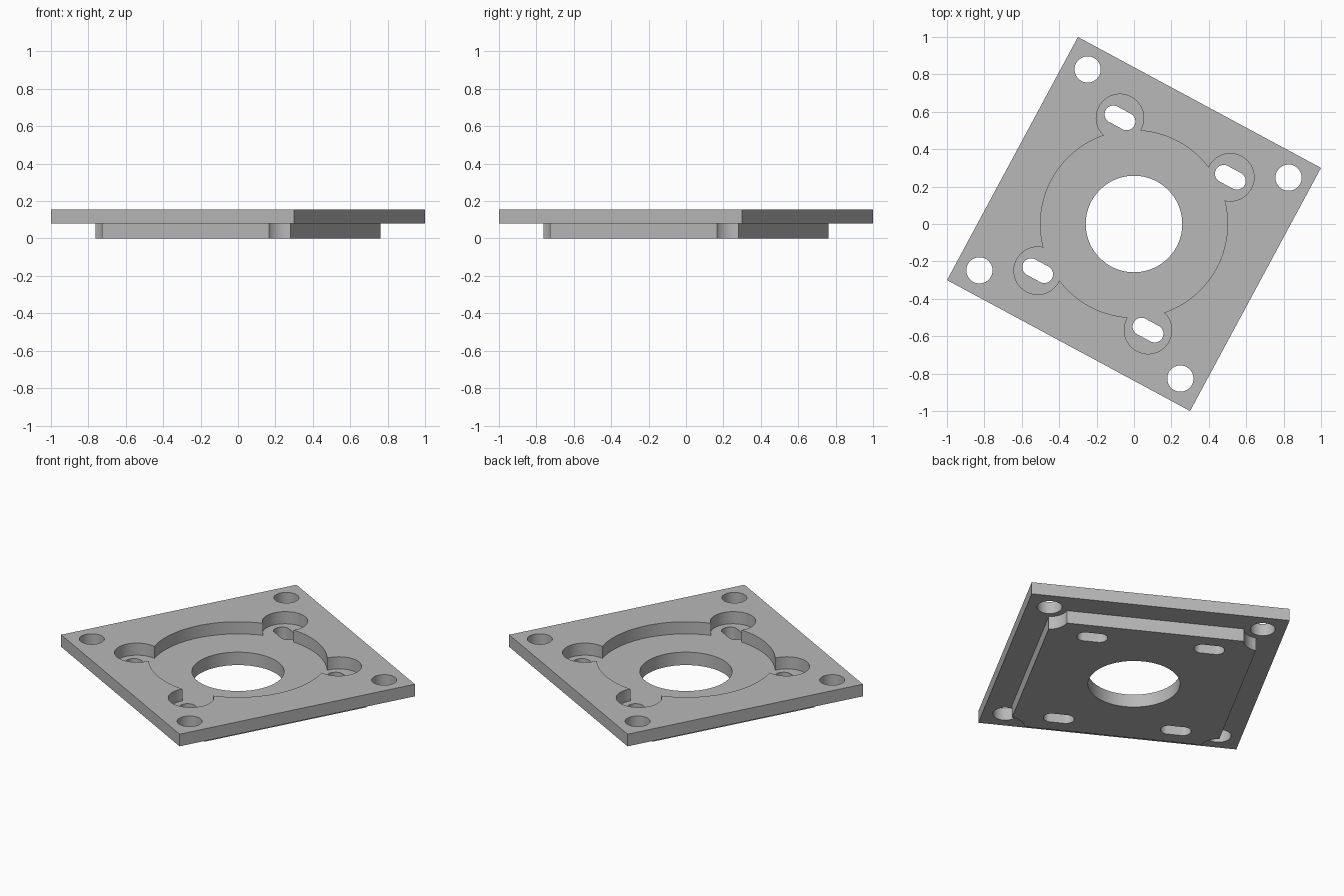
import bpy
import bmesh
from math import atan2, cos, sin, pi, radians

cube = bpy.data.objects.get("Cube")
if cube:
    bpy.data.objects.remove(cube, do_unlink=True)

TURN = atan2(-0.70, 1.30)      # rotation of the square about z
HALF, LOWER = 0.738, 0.593     # half sides of the upper and lower squares
STEP, TOP = 0.08, 0.155        # underside of the upper plate, top face
CORNER = 0.61                  # corner hole offset
SLOT_X, SLOT_Y = 0.335, 0.464  # slot offsets
SIGNS = [(x, y) for x in (-1, 1) for y in (-1, 1)]

steel = bpy.data.materials.new("plain_grey")
steel.use_nodes = True
GREY = (0.48, 0.48, 0.48, 1)
steel.diffuse_color = GREY
steel.node_tree.nodes["Principled BSDF"].inputs["Base Color"].default_value = GREY


def prism(name, outline, z0, z1):
    """Extrude a counter-clockwise outline from z0 to z1."""
    bm = bmesh.new()
    face = bm.faces.new([bm.verts.new((x, y, z0)) for x, y in outline])
    top = bmesh.ops.extrude_face_region(bm, geom=[face])["geom"]
    verts = [v for v in top if isinstance(v, bmesh.types.BMVert)]
    bmesh.ops.translate(bm, verts=verts, vec=(0, 0, z1 - z0))
    bmesh.ops.recalc_face_normals(bm, faces=bm.faces)
    mesh = bpy.data.meshes.new(name)
    bm.to_mesh(mesh)
    bm.free()
    mesh.materials.append(steel)
    obj = bpy.data.objects.new(name, mesh)
    bpy.context.collection.objects.link(obj)
    return obj


def square(h):
    return [(-h, -h), (h, -h), (h, h), (-h, h)]


def slot(cx, cy, r, reach=0.0, n=64):
    """Circle, or a rounded slot along x when reach is above zero."""
    points = []
    for i in range(n):
        a = 2 * pi * (i + 0.5) / n
        shift = reach if cos(a) > 0 else -reach
        points.append((cx + shift + r * cos(a), cy + r * sin(a)))
    return points


def combine(target, tool, operation):
    """Apply a boolean and remove the tool object."""
    tool.hide_render = True
    mod = target.modifiers.new(operation.lower(), 'BOOLEAN')
    mod.operation, mod.solver, mod.object = operation, 'EXACT', tool
    bpy.context.view_layer.update()
    graph = bpy.context.evaluated_depsgraph_get()
    mesh = bpy.data.meshes.new_from_object(target.evaluated_get(graph))
    target.modifiers.clear()
    target.data = mesh
    bpy.data.objects.remove(tool, do_unlink=True)


def cut(target, outline, z0, z1):
    combine(target, prism("cutter", outline, z0, z1), 'DIFFERENCE')


# Lower plate with rounded notches clearing the corner holes
lower = prism("lower_plate", square(LOWER), 0, STEP + 0.02)
for sx, sy in SIGNS:
    cut(lower, slot(sx * CORNER, sy * CORNER, 0.105), -0.1, 0.3)

# Upper plate joined to the lower one
plate = prism("mounting_plate", square(HALF), STEP, TOP)
combine(plate, lower, 'UNION')

# Round recess and the pockets around its edge
cut(plate, slot(0, 0, 0.5, n=128), STEP, 0.3)
for sx, sy in SIGNS:
    cut(plate, slot(sx * SLOT_X, sy * SLOT_Y, 0.127), STEP, 0.3)

# Through holes: centre bore, corner holes and slots
cut(plate, slot(0, 0, 0.258, n=96), -0.1, 0.3)
for sx, sy in SIGNS:
    cut(plate, slot(sx * CORNER, sy * CORNER, 0.07), -0.1, 0.3)
    cut(plate, slot(sx * SLOT_X, sy * SLOT_Y, 0.047, 0.04), -0.1, 0.3)

plate.rotation_euler.z = TURN

# Smooth bores with crisp edges
bpy.ops.object.select_all(action='DESELECT')
plate.select_set(True)
bpy.context.view_layer.objects.active = plate
bpy.ops.object.shade_smooth_by_angle(angle=radians(30))
